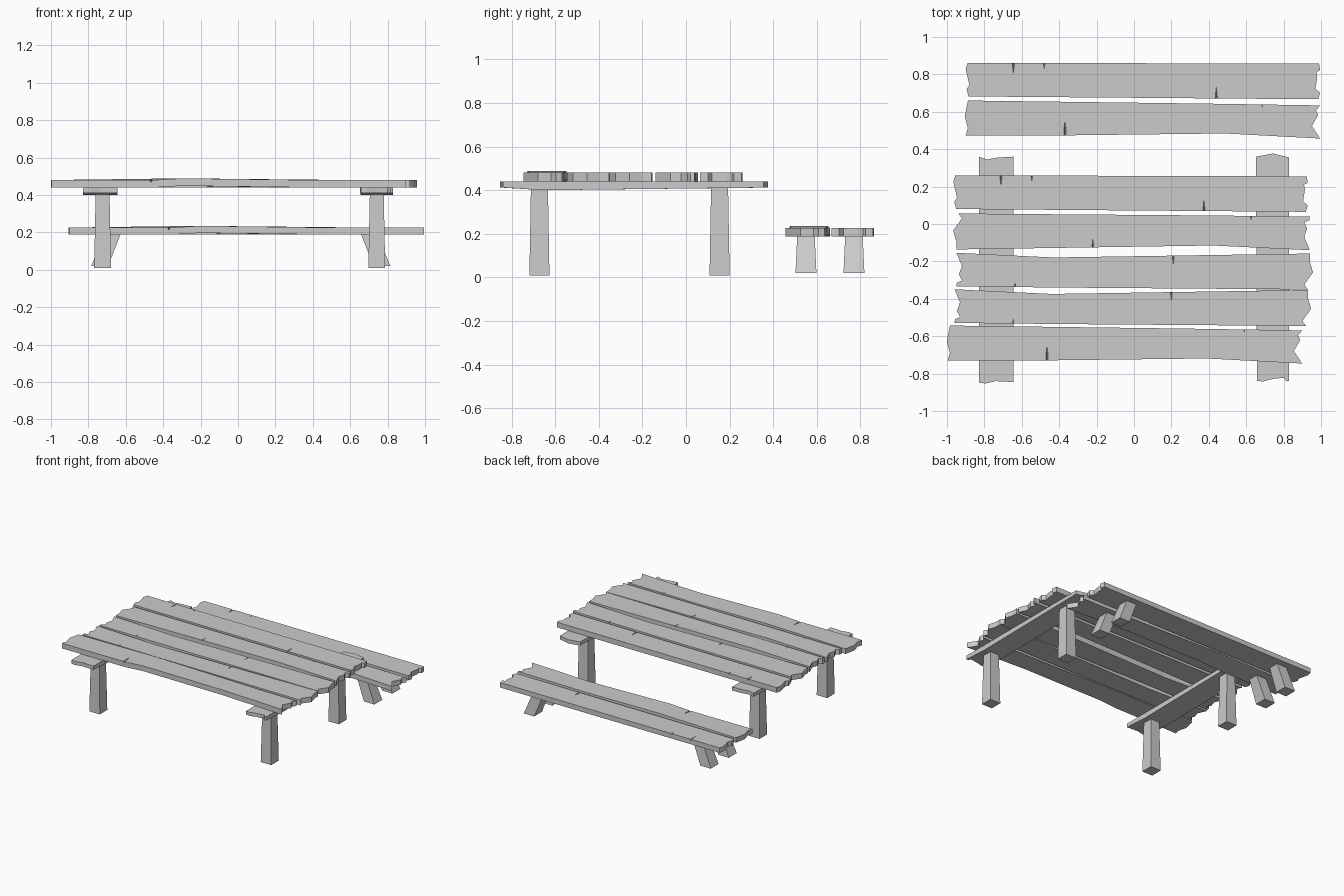
import bpy, bmesh
from mathutils import Matrix

if "Cube" in bpy.data.objects:
    bpy.data.objects.remove(bpy.data.objects["Cube"])


def finish(name, bm, loc=(0, 0, 0), turn=False):
    bmesh.ops.recalc_face_normals(bm, faces=bm.faces[:])
    me = bpy.data.meshes.new(name)
    bm.to_mesh(me)
    bm.free()
    if turn:
        me.transform(Matrix.Rotation(3.14159265, 4, 'Z'))
    ob = bpy.data.objects.new(name, me)
    ob.location = loc
    bpy.context.collection.objects.link(ob)
    return ob


def slab(outline, thick):
    bm = bmesh.new()
    face = bm.faces.new([bm.verts.new((x, y, 0)) for x, y in outline])
    ext = bmesh.ops.extrude_face_region(bm, geom=[face])
    for v in ext['geom']:
        if isinstance(v, bmesh.types.BMVert):
            v.co.z = thick
    return bm


def bend(bm, axis, at, dz, which):
    # adds a crease line across the board and shifts it slightly
    co, no = [0, 0, 0], [0, 0, 0]
    co[axis], no[axis] = at, 1
    cut = bmesh.ops.bisect_plane(bm, geom=bm.verts[:] + bm.edges[:] + bm.faces[:],
                                 plane_co=co, plane_no=no)
    for v in cut['geom_cut']:
        if isinstance(v, bmesh.types.BMVert) and which(v.co.z):
            v.co.z += dz


def plank(name, shape, loc, thick, turn=False):
    outline, notches, lift = shape
    bm = slab(outline, thick)
    if lift:
        bend(bm, 0, -0.25, lift, lambda z: True)
    ob = finish(name, bm, loc, turn)
    # wedge-shaped cracks in the upper edges
    cb = bmesh.new()
    for x, side, depth in notches:
        out, tip = side * 0.13, side * (0.09 - depth)
        pts = [(x - .02, out, thick + .02), (x + .02, out, thick + .02),
               (x, tip, thick + .02), (x, tip, thick - .001), (x, out, thick - .02)]
        vs = [cb.verts.new(p) for p in pts]
        for f in ((0, 1, 2), (0, 2, 3, 4), (1, 4, 3, 2), (0, 4, 1)):
            cb.faces.new([vs[i] for i in f])
    cutter = finish(name + "_crack_cutter", cb, loc, turn)
    cutter.hide_render = True
    mod = ob.modifiers.new("cracks", 'BOOLEAN')
    mod.object, mod.operation, mod.solver = cutter, 'DIFFERENCE', 'EXACT'
    bpy.context.view_layer.update()
    me = bpy.data.meshes.new_from_object(
        ob.evaluated_get(bpy.context.evaluated_depsgraph_get()))
    ob.modifiers.clear()
    ob.data = me
    bpy.data.objects.remove(cutter)


def leg(name, bottom, top, z0, z1):
    # bottom / top are (x0, x1, y0, y1)
    bm = bmesh.new()
    rings = []
    for (x0, x1, y0, y1), z in ((bottom, z0), (top, z1)):
        rings.append([bm.verts.new((x, y, z)) for x, y in
                      ((x0, y0), (x1, y0), (x1, y1), (x0, y1))])
    a, b = rings
    bm.faces.new(a)
    bm.faces.new(b)
    for i in range(4):
        j = (i + 1) % 4
        bm.faces.new((a[i], a[j], b[j], b[i]))
    finish(name, bm)


# Three plank shapes: outline, cracks (x, side, depth), warp
straight = ([(-.94, .10), (-.95, .065), (-.93, -.02), (-.945, -.04), (-.935, -.08),
             (.935, -.095), (.945, -.06), (.92, -.04), (.93, .025), (.925, .05),
             (.945, .06), (.94, .095)],
            [(-.695, 1, .045), (-.53, 1, .02), (.39, -1, .06)], 0)
warped = ([(-.933, .096), (-.95, .01), (-.933, -.05), (-.945, -.09), (-.4, -.09),
           (.44, -.08), (.95, -.107), (.906, -.04), (.94, .02), (.928, .043),
           (.95, .07), (.31, .08)],
          [(-.414, -1, .075), (.64, 1, .03)], .009)
split = ([(-.93, .096), (-.91, .07), (-.957, .005), (-.94, -.053), (-.94, -.096),
          (.43, -.075), (.95, -.10), (.92, -.03), (.936, .016), (.92, .048),
          (.947, .06), (.95, .08), (.36, .086)],
         [(-.21, -1, .05), (.636, 1, .03)], 0)

# Table top, back to front
for i, (shape, x, y, turn) in enumerate(((straight, -.016, .16, False),
                                         (split, -.01, -.04, False),
                                         (split, 0, -.254, True),
                                         (split, -.01, -.449, True),
                                         (warped, -.051, -.639, False))):
    plank(f"table_plank_{i + 1}", shape, (x, y, .44), .04, turn)

# Bench seat
plank("bench_plank_back", straight, (.05, .762, .188), .038)
plank("bench_plank_front", warped, (.045, .564, .188), .038)

# Cross beams under the table top
beams = {
    "left": [(-.83, .36), (-.785, .345), (-.73, .355), (-.645, .36),
             (-.645, -.845), (-.74, -.84), (-.795, -.853), (-.83, -.848)],
    "right": [(.652, .36), (.743, .377), (.828, .356), (.828, -.838), (.815, -.842),
              (.80, -.822), (.743, -.828), (.69, -.842), (.657, -.838)]}
for side, outline in beams.items():
    bm = slab(outline, .028)
    bend(bm, 1, -.65, -.012, lambda z: z < .01)
    finish(f"cross_beam_{side}", bm, (0, 0, .412))

# Table legs and splayed bench legs
for side, cx, s, shift in (("left", -.724, -1, 0), ("right", .742, 1, .03)):
    for row, cy in (("front", -.672), ("back", .154)):
        leg(f"table_leg_{row}_{side}", (cx - .045, cx + .045, cy - .046, cy + .046),
            (cx - .037, cx + .037, cy - .039, cy + .039), .01, .415)
    for row, cy in (("front", .55), ("back", .77)):
        b, t = s * .74 + shift, s * .67 + shift
        leg(f"bench_leg_{row}_{side}", (b - .045, b + .045, cy - .048, cy + .048),
            (t - .043, t + .043, cy - .04, cy + .04), .02, .192)
